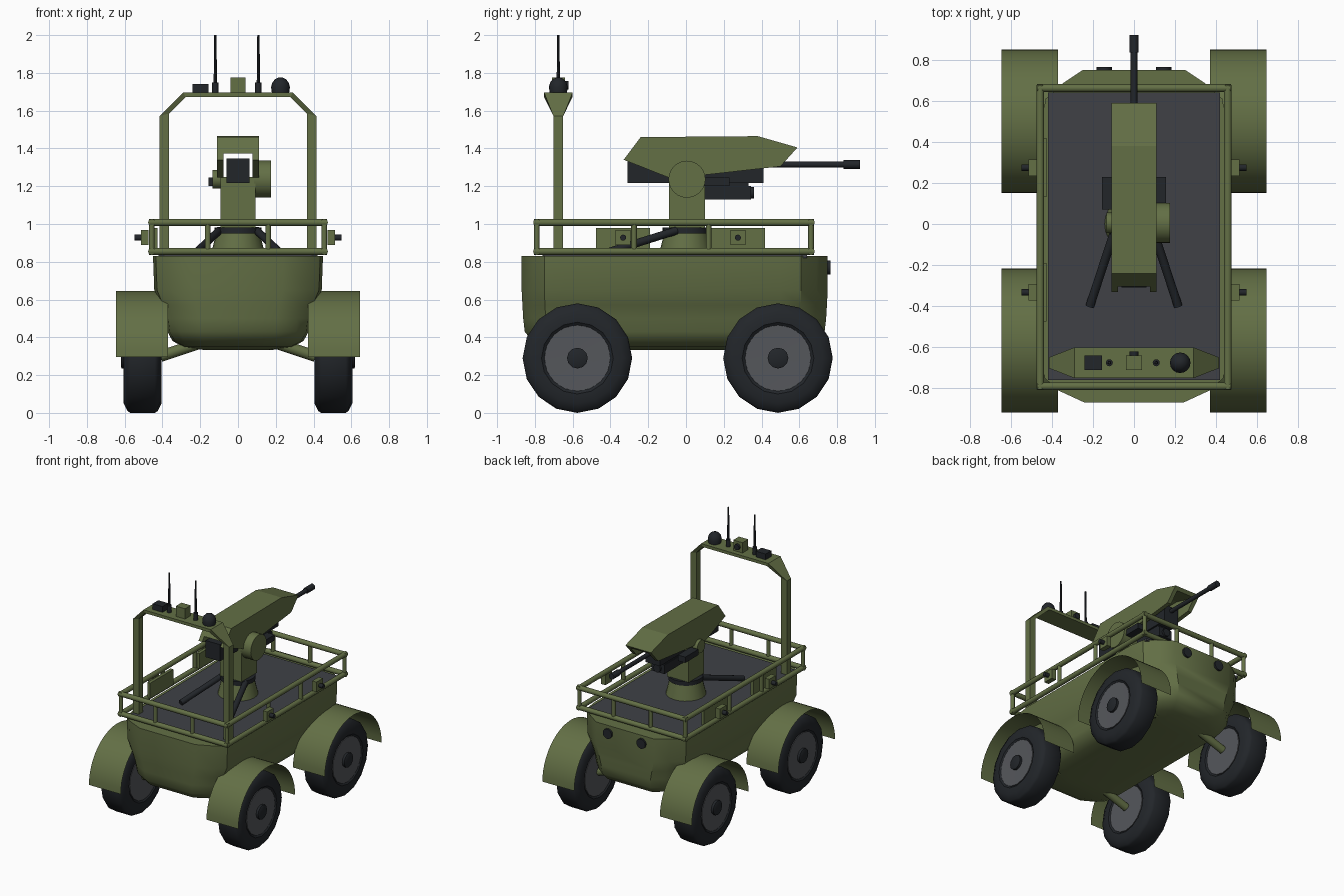
import bpy, bmesh, math
from mathutils import Vector

if "Cube" in bpy.data.objects:
    bpy.data.objects.remove(bpy.data.objects["Cube"])


def mat(name, c):
    m = bpy.data.materials.new(name)
    m.diffuse_color = (*c, 1)
    m.use_nodes = True
    m.node_tree.nodes["Principled BSDF"].inputs["Base Color"].default_value = m.diffuse_color
    return m


GREEN = mat("olive", (0.125, 0.16, 0.06))
DARK = mat("black", (0.016, 0.019, 0.023))
DECK = mat("deck_grey", (0.05, 0.053, 0.062))
HUB = mat("hub_grey", (0.09, 0.095, 0.105))


def obj(name, bm, m, smooth=False, fix=True):
    if fix:
        bmesh.ops.recalc_face_normals(bm, faces=bm.faces[:])
    me = bpy.data.meshes.new(name)
    bm.to_mesh(me)
    bm.free()
    me.materials.append(m)
    o = bpy.data.objects.new(name, me)
    bpy.context.collection.objects.link(o)
    if smooth:
        bpy.ops.object.select_all(action='DESELECT')
        o.select_set(True)
        bpy.context.view_layer.objects.active = o
        bpy.ops.object.shade_smooth_by_angle(angle=math.radians(35))
    return o


def loft(name, rings, m, smooth=False, caps=True):
    bm = bmesh.new()
    vs = [[bm.verts.new(p) for p in r] for r in rings]
    n = len(vs[0])
    for a, b in zip(vs, vs[1:]):
        for i in range(n):
            j = (i + 1) % n
            bm.faces.new((a[i], a[j], b[j], b[i]))
    if caps:
        bm.faces.new(vs[0])
        bm.faces.new(vs[-1])
    return obj(name, bm, m, smooth)


def box(name, x0, x1, y0, y1, z0, z1, m=GREEN):
    return loft(name, [[(x0, y0, z), (x1, y0, z), (x1, y1, z), (x0, y1, z)] for z in (z0, z1)], m)


def rod(name, a, b, r, m=GREEN, n=12, r2=None):
    a, b = Vector(a), Vector(b)
    q = (b - a).to_track_quat('Z', 'Y')
    ring = lambda c, rad: [c + q @ Vector((rad * math.cos(t), rad * math.sin(t), 0))
                           for t in (2 * math.pi * i / n for i in range(n))]
    return loft(name, [ring(a, r), ring(b, r if r2 is None else r2)], m, True)


def plate(name, pts, x0, x1, m=GREEN):
    return loft(name, [[(x, y, z) for y, z in pts] for x in (x0, x1)], m)


# Hull: rounded plan outline, tucked in towards the belly
half = [(0.24, -0.87), (0.37, -0.81), (0.435, -0.75), (0.45, -0.64), (0.45, 0.5),
        (0.43, 0.61), (0.34, 0.69), (0.25, 0.75)]
plan = half + [(-x, y) for x, y in reversed(half)]
levels = [(0.83, 1, 1), (0.65, 0.985, 1), (0.57, 0.91, 0.995), (0.5, 0.85, 0.99), (0.43, 0.83, 0.98),
          (0.38, 0.77, 0.93), (0.35, 0.64, 0.84), (0.333, 0.4, 0.65)]
loft("hull", [[(x * sx, (y + 0.06) * sy - 0.06, z) for x, y in plan] for z, sx, sy in levels], GREEN, True)
box("deck", -0.42, 0.42, -0.76, 0.64, 0.82, 0.838, DECK)
for s in (-1, 1):
    rod("headlight", (s * 0.145, 0.70, 0.77), (s * 0.145, 0.765, 0.77), 0.038, DARK, 16)

# Wheels and open half-round fenders
for s in (-1, 1):
    for yw, yf in ((-0.575, -0.567), (0.487, 0.5)):
        def lathe(name, prof, m, n=16):
            loft(name, [[(s * x, yw + r * math.cos(2 * math.pi * i / n), 0.29 + r * math.sin(2 * math.pi * i / n))
                         for i in range(n)] for x, r in prof], m, True)
        lathe("tyre", [(0.42, 0.17), (0.405, 0.19), (0.405, 0.24), (0.425, 0.28), (0.44, 0.29), (0.57, 0.29),
                       (0.585, 0.28), (0.605, 0.24), (0.605, 0.19), (0.59, 0.17)], DARK)
        lathe("wheel_disc", [(0.41, 0.175), (0.6, 0.175), (0.597, 0.06)], HUB)
        lathe("hub_cap", [(0.59, 0.055), (0.615, 0.055), (0.62, 0.045)], DARK, 12)
        rod("axle", (s * 0.2, yw, 0.37), (s * 0.41, yw, 0.3), 0.03, GREEN)
        bm = bmesh.new()
        prev = None
        for i in range(25):
            t = math.pi * i / 24
            y, z = yf + 0.35 * math.cos(t), 0.297 + 0.347 * math.sin(t)
            cur = [bm.verts.new((s * x, y, z)) for x in (0.37, 0.645)]
            if prev:
                f = (prev[0], cur[0], cur[1], prev[1])
                bm.faces.new(f if s < 0 else f[::-1])
            prev = cur
        obj("fender", bm, GREEN, True, False)

# Railing with posts
X, Y0, Y1 = 0.457, -0.79, 0.662
for z in (0.855, 1.008):
    for s in (-1, 1):
        rod("side_rail", (s * X, Y0 - 0.015, z), (s * X, Y1 + 0.015, z), 0.019)
    for y in (Y0, Y1):
        rod("end_rail", (-X - 0.015, y, z), (X + 0.015, y, z), 0.019)
posts = [(s * X, y) for s in (-1, 1) for y in (Y0, -0.275, 0.12, Y1)]
posts += [(s * 0.16, y) for s in (-1, 1) for y in (Y0, Y1)]
for x, y in posts:
    rod("rail_post", (x, y, 0.85), (x, y, 1.01), 0.015)

# Side cameras on the railing, equipment panels on the left
for y in (-0.333, 0.275):
    box("equipment_panel", -0.45, -0.425, y - 0.143, y + 0.143, 0.86, 0.98)
    for s in (-1, 1):
        a, b = sorted((s * 0.475, s * 0.513))
        box("camera_body", a, b, y - 0.04, y + 0.04, 0.89, 0.968)
        rod("camera_lens", (s * 0.5, y, 0.928), (s * 0.548, y, 0.928), 0.016, DARK)

# Roll-bar mast: rectangular section swept over the arch
sec = [(0.415, 0.84, 0.365, 0.84, 0.026), (0.415, 1.572, 0.365, 1.585, 0.026),
       (0.29, 1.695, 0.277, 1.672, 0.075)]
sec += [(-a, b, -c, d, h) for a, b, c, d, h in reversed(sec)]
yc = -0.676
loft("mast_arch", [[(a, yc - h, b), (a, yc + h, b), (c, yc + h, d), (c, yc - h, d)] for a, b, c, d, h in sec], GREEN)
box("receiver_box", -0.24, -0.155, -0.71, -0.64, 1.69, 1.74, DARK)
box("mast_camera", -0.04, 0.04, -0.71, -0.64, 1.69, 1.775)
rod("mast_camera_lens", (0, -0.65, 1.735), (0, -0.622, 1.735), 0.022, DARK)
for x in (-0.12, 0.108):
    rod("antenna_base", (x, yc, 1.69), (x, yc, 1.75), 0.017, DARK)
    rod("antenna_whip", (x, yc, 1.74), (x, yc, 2.0), 0.009, DARK, 8, 0.006)
dome = [(0.045, 1.69), (0.05, 1.725), (0.043, 1.75), (0.027, 1.768), (0.008, 1.776)]
loft("dome", [[(0.225 + r * math.cos(k * math.pi / 8), yc + r * math.sin(k * math.pi / 8), z)
               for k in range(16)] for r, z in dome], DARK, True)

# Turret pedestal, stay bars and column
rod("pedestal", (0, 0, 0.83), (0, 0, 0.955), 0.145, GREEN, 24, 0.115)
rod("slew_ring", (0, 0, 0.95), (0, 0, 0.982), 0.125, DARK, 24)
box("column", -0.093, 0.093, -0.09, 0.1, 0.98, 1.25)
rod("trunnion", (0.085, 0.005, 1.237), (0.175, 0.005, 1.237), 0.098, GREEN, 24)
rod("left_trunnion", (-0.135, 0.005, 1.237), (-0.085, 0.005, 1.237), 0.05, GREEN, 16)
for s in (-1, 1):
    rod("stay_bar", (s * 0.1, -0.05, 0.965), (s * 0.215, -0.4, 0.855), 0.021, DARK)

# Gun housing: two cheeks and a folded roof
cheek = [(-0.33, 1.34), (-0.24, 1.46), (0.38, 1.465), (0.59, 1.405), (0.5, 1.305), (0.1, 1.26), (-0.09, 1.245)]
for s in (-1, 1):
    a, b = sorted((s * 0.078, s * 0.11))
    plate("housing_cheek", cheek, a, b)
roof = [(-0.305, 1.373), (-0.24, 1.46), (0.38, 1.465), (0.59, 1.405), (0.57, 1.383), (0.375, 1.435),
        (-0.22, 1.43), (-0.275, 1.373)]
plate("housing_roof", roof, -0.1095, 0.1095)

# Gun and sensors
box("gun_body", -0.062, 0.062, -0.31, 0.41, 1.218, 1.348, DARK)
rod("barrel", (0, 0.4, 1.315), (0, 0.86, 1.315), 0.016, DARK)
rod("muzzle", (0, 0.835, 1.315), (0, 0.92, 1.315), 0.023, DARK)
box("sensor_bracket", -0.05, 0.05, 0.1, 0.33, 1.19, 1.23, DARK)
box("sensor_pod", -0.055, 0.055, 0.1, 0.345, 1.13, 1.2, DARK)
rod("sensor_lens", (0, 0.34, 1.165), (0, 0.36, 1.165), 0.03, DARK)
for s in (-1, 1):
    a, b = sorted((s * 0.09, s * 0.155))
    box("side_sensor", a, b, 0.07, 0.23, 1.2, 1.245, DARK)
